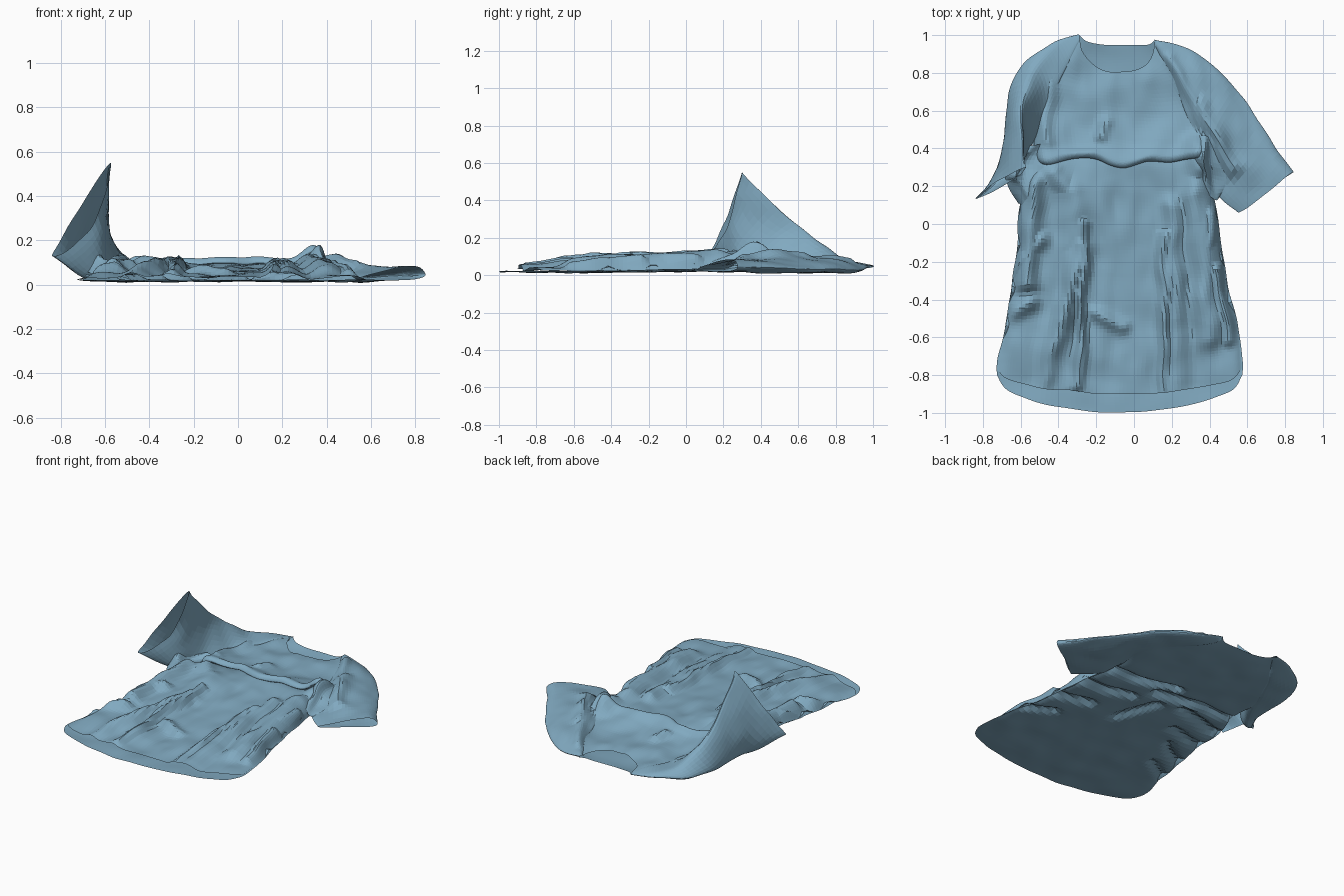
import bpy, bmesh, math
from mathutils import Vector, noise

cloth = bpy.data.materials.new("blue_cloth")
cloth.diffuse_color = (0.22, 0.40, 0.53, 1)

# Fold ridges on the upper layer: x0, y0, x1, y1, width, height
FOLDS = [
    (-.33, .15, -.27, -.10, .07, .045), (-.27, -.10, -.34, -.40, .05, .065),
    (-.34, -.40, -.48, -.86, .05, .07), (-.25, .00, -.31, -.87, .03, .065),
    (.17, -.05, .16, -.88, .035, .055), (.20, .10, .23, -.88, .055, .045),
    (.32, .15, .40, -.60, .07, .05), (.44, -.25, .50, -.62, .035, .05),
    (-.19, -.48, -.07, -.55, .04, .035), (-.64, -.22, -.50, -.08, .045, .05),
    (-.68, -.50, -.56, -.42, .045, .05), (-.53, .22, -.57, -.30, .05, .055),
    (-.17, .46, -.15, .53, .035, .03), (.34, .42, .37, .30, .06, .055),
    (.36, .62, .52, .30, .04, .04), (.20, .85, .40, .50, .035, .025),
    (.42, .05, .36, -.20, .04, .04), (-.45, .80, -.46, .45, .04, .03),
    (-.42, .28, -.30, .05, .045, .035),
]
# Upward creases of the underside around the waist and sides
CREASES = [
    (-.52, .28, .00, .22, .035, .04), (-.05, .32, .38, .26, .035, .045),
    (-.58, .08, -.25, .15, .035, .04), (.10, .10, .44, .05, .035, .035),
    (-.62, -.10, -.35, -.05, .035, .03), (.25, -.12, .47, -.18, .035, .03),
    (-.66, -.35, -.45, -.20, .03, .03), (.35, -.35, .50, -.42, .03, .03),
    (-.10, .12, .02, -.15, .035, .025), (-.68, -.55, -.52, -.42, .03, .025),
]


def ridge_height(x, y, ridges):
    p, total = Vector((x, y)), 0
    p += .025 * noise.noise_vector(Vector((x * 5, y * 5, 0))).xy
    for x0, y0, x1, y1, w, h in ridges:
        a, d = Vector((x0, y0)), Vector((x1 - x0, y1 - y0))
        t = max(0, min(1, (p - a).dot(d) / d.length_squared))
        dist = (p - a - d * t).length
        total = max(total, h * math.exp(-(dist / w) ** 2))
    return total


def sample(pts, t, closed=False):
    """Catmull-Rom point at t in 0..1."""
    n = len(pts)
    spans = n if closed else n - 1
    f = t * spans
    i = min(int(f), spans - 1)
    u = f - i
    pick = (lambda k: pts[k % n]) if closed else (lambda k: pts[max(0, min(n - 1, k))])
    a, b, c, d = pick(i - 1), pick(i), pick(i + 1), pick(i + 2)
    return .5 * (2 * b + (c - a) * u + (2 * a - 5 * b + 4 * c - d) * u * u
                 + (3 * b - a - 3 * c + d) * u ** 3)


def row(y, xl, xr, z_edge, z_mid, sag=0):
    """Crosswise curve of a flat panel, sides low and middle raised."""
    out = []
    for t in (-1, -.9, -.6, -.3, 0, .3, .6, .9, 1):
        x = (xl + xr) / 2 + t * (xr - xl) / 2
        z = z_edge if abs(t) == 1 else z_mid
        out.append((x, y - sag * math.sqrt(1 - t * t), z))
    return out


def loft(name, curves, nu, nv, closed=False, ridges=(), lift_from=.025, rough=.008, ripple=0):
    curves = [[Vector(p) for p in c] for c in curves]
    cols = nu if closed else nu + 1
    strips = [[sample(c, k / nu, closed) for c in curves] for k in range(cols)]
    bm = bmesh.new()
    grid = []
    for j in range(nv + 1):
        line = []
        for k in range(cols):
            p = sample(strips[k], j / nv)
            q = p.copy()
            lift = max(0, min(1, (p.z - lift_from) / .025))
            q.z += lift * ridge_height(p.x, p.y, ridges)
            q.z += lift * ripple * noise.noise(Vector((p.x * 11, p.y * 4, 1)))
            q += rough * noise.noise_vector(p * 7)
            q.z = max(q.z, .003)
            line.append(bm.verts.new(q))
        grid.append(line)
    for j in range(nv):
        for k in range(nu):
            m = (k + 1) % cols
            bm.faces.new((grid[j][k], grid[j + 1][k], grid[j + 1][m], grid[j][m]))
    bmesh.ops.recalc_face_normals(bm, faces=bm.faces)
    if not closed and sum(f.normal.z for f in bm.faces) < 0:
        bmesh.ops.reverse_faces(bm, faces=bm.faces)
    me = bpy.data.meshes.new(name)
    bm.to_mesh(me)
    bm.free()
    me.materials.append(cloth)
    ob = bpy.data.objects.new(name, me)
    bpy.context.collection.objects.link(ob)
    return ob


# Back panel lying on the floor, neck to long curved hem
back_neck = [(-.29, 1.0, .045), (-.25, .965, .04), (-.18, .948, .035), (-.09, .945, .03),
             (.02, .948, .035), (.08, .955, .04), (.11, .98, .045)]
loft("back_panel", [
    back_neck,
    row(.80, -.46, .30, .02, .018), row(.58, -.56, .42, .018, .015),
    row(.34, -.53, .40, .025, .016), row(.10, -.60, .43, .03, .02),
    row(-.20, -.63, .47, .03, .018), row(-.50, -.67, .54, .025, .015, .05),
    row(-.72, -.725, .575, .02, .016, .12), row(-.80, -.725, .575, .022, .02, .195),
], 60, 90, ridges=CREASES, lift_from=-.02, rough=.007)

# Shorter front skirt, puffed at the waist, pleats running down to the hem
loft("front_skirt", [
    row(.42, -.46, .36, .05, .06), row(.30, -.53, .385, .035, .09),
    row(.08, -.605, .435, .03, .078), row(-.20, -.63, .475, .028, .063),
    row(-.50, -.67, .54, .025, .05), row(-.70, -.715, .565, .022, .04, .06),
    row(-.77, -.725, .572, .022, .034, .13),
], 80, 90, ridges=FOLDS, rough=.012, ripple=.018)

# Front bodice with scooped neck, its lower edge folded under at the waist
front_neck = [(-.29, 1.0, .05), (-.275, .92, .055), (-.22, .85, .055), (-.15, .81, .055),
              (-.08, .80, .055), (.0, .815, .055), (.06, .85, .055), (.10, .91, .055),
              (.11, .98, .05)]
waist_dips = [0, -.01, .02, .015, -.03, .0, .005, .03, .03]
waist = lambda *a: [(x, y + dy, z) for (x, y, z), dy in zip(row(*a), waist_dips)]
loft("front_bodice", [
    front_neck,
    row(.78, -.44, .26, .05, .06, .05), row(.60, -.52, .38, .05, .06, .03),
    row(.45, -.53, .40, .05, .085, .02), waist(.355, -.52, .39, .06, .12),
    waist(.325, -.50, .38, .05, .095), waist(.37, -.48, .37, .04, .075),
], 60, 50, ridges=FOLDS, rough=.013, ripple=.012)

# Right sleeve, lying flat with an open cuff
loft("right_sleeve", [
    [(.11, .98, .05), (.115, .965, .055), (.115, .95, .055), (.115, .93, .045), (.115, .95, .035)],
    [(.23, .945, .03), (.22, .91, .065), (.20, .84, .07), (.20, .75, .05), (.21, .83, .015)],
    [(.38, .865, .03), (.35, .81, .08), (.30, .70, .08), (.31, .50, .06), (.33, .68, .015)],
    [(.56, .69, .03), (.51, .63, .08), (.44, .50, .10), (.37, .33, .05), (.46, .50, .015)],
    [(.67, .52, .03), (.62, .46, .075), (.54, .34, .085), (.42, .18, .03), (.55, .34, .015)],
    [(.835, .27, .035), (.81, .25, .085), (.68, .14, .065), (.55, .06, .03), (.69, .17, .02)],
], 44, 44, closed=True, ridges=FOLDS, lift_from=.04, rough=.010, ripple=.012)

# Left sleeve, standing up to a peak with a narrow slanted cuff
loft("left_sleeve", [
    [(-.29, 1.0, .05), (-.295, .995, .04), (-.295, .96, .035), (-.29, .97, .055)],
    [(-.40, .945, .06), (-.44, .945, .035), (-.40, .80, .015), (-.36, .84, .065)],
    [(-.51, .83, .10), (-.61, .81, .035), (-.52, .55, .015), (-.46, .62, .07)],
    [(-.58, .66, .22), (-.68, .60, .07), (-.61, .36, .018), (-.54, .44, .09)],
    [(-.595, .49, .36), (-.69, .42, .18), (-.70, .25, .03), (-.60, .28, .13)],
    [(-.57, .30, .55), (-.715, .23, .34), (-.84, .135, .13), (-.66, .22, .26)],
], 36, 34, closed=True, rough=.010)

# Bunched cloth draping from each underarm into the side of the skirt
loft("left_armpit_gather", [
    [(-.63, .40, .03), (-.57, .42, .08), (-.52, .42, .11), (-.46, .42, .08)],
    [(-.68, .29, .04), (-.62, .26, .13), (-.57, .30, .08), (-.48, .30, .10)],
    [(-.66, .21, .05), (-.61, .20, .10), (-.56, .16, .12), (-.47, .17, .08)],
    [(-.61, .10, .03), (-.58, .09, .08), (-.54, .07, .09), (-.48, .06, .07)],
], 16, 16, rough=.02)
loft("right_armpit_gather", [
    [(.33, .46, .09), (.37, .47, .11), (.40, .46, .10), (.45, .44, .09)],
    [(.31, .38, .11), (.36, .36, .18), (.40, .37, .11), (.46, .35, .09)],
    [(.34, .28, .08), (.38, .27, .12), (.42, .25, .07), (.49, .24, .07)],
    [(.36, .16, .07), (.39, .15, .08), (.43, .13, .05), (.45, .15, .03)],
], 16, 16, rough=.02)
